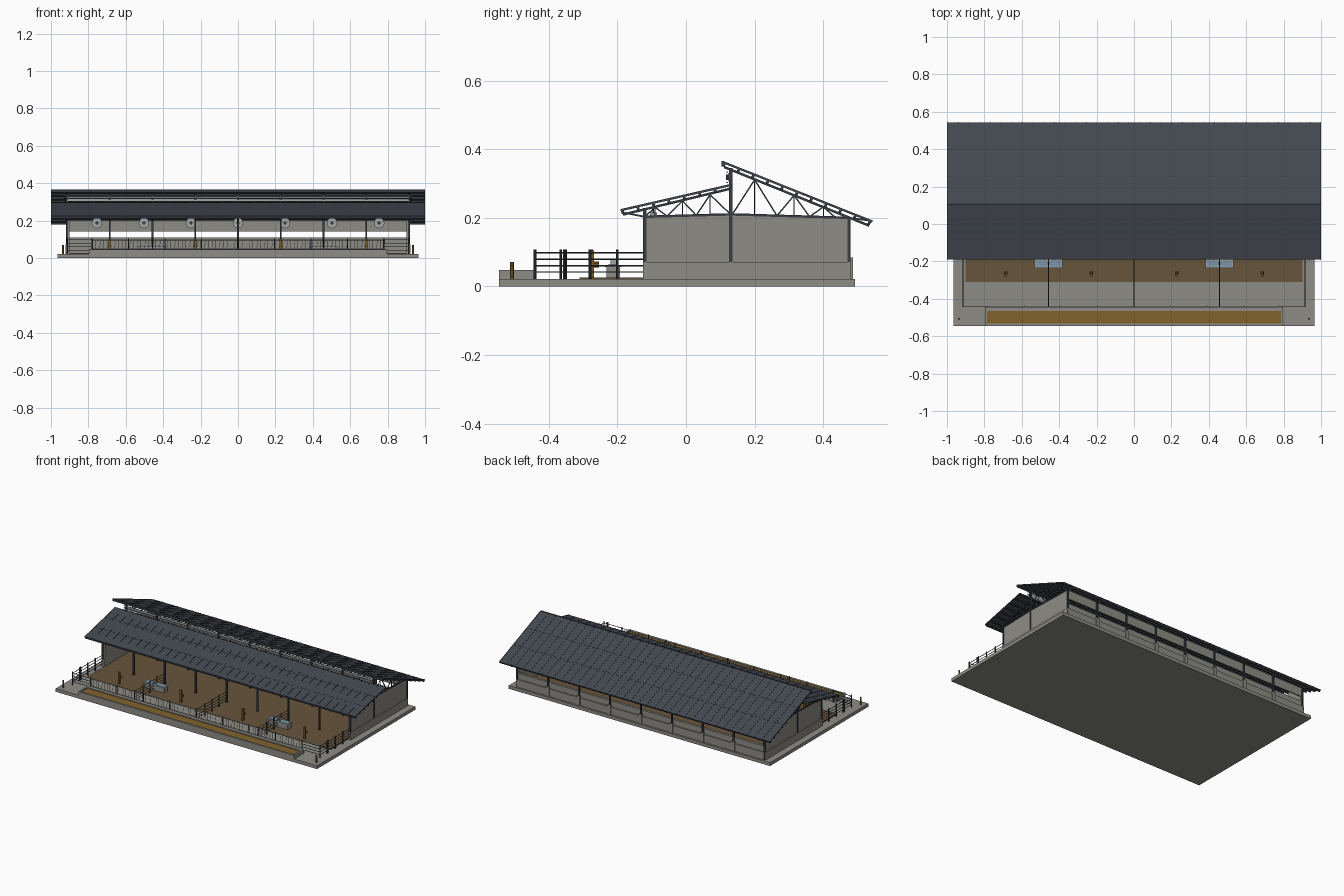
import bpy, bmesh, math
from mathutils import Vector, Matrix

cube = bpy.data.objects.get("Cube")
if cube:
    bpy.data.objects.remove(cube, do_unlink=True)


def material(name, r, g, b):
    m = bpy.data.materials.new(name)
    m.use_nodes = True
    m.diffuse_color = (r, g, b, 1)
    m.node_tree.nodes["Principled BSDF"].inputs["Base Color"].default_value = (r, g, b, 1)
    return m


CONCRETE = material("concrete", .27, .265, .24)
WALL = material("wall_grey", .27, .265, .235)
ROOF = material("slate_roof", .055, .064, .08)
STEEL = material("dark_steel", .04, .047, .055)
GALV = material("galvanised", .36, .38, .39)
STRAW = material("straw_bedding", .135, .09, .045)
FEED = material("feed", .22, .125, .025)
WOOD = material("ochre_post", .2, .11, .02)
WATER = material("water", .2, .3, .4)


class Part:
    """Collects simple solids into one named object."""

    def __init__(self, name, mat):
        self.name, self.mat, self.bm = name, mat, bmesh.new()

    def box(self, x0, x1, y0, y1, z0, z1):
        m = Matrix.Translation(((x0 + x1) / 2, (y0 + y1) / 2, (z0 + z1) / 2))
        m = m @ Matrix.Diagonal((x1 - x0, y1 - y0, z1 - z0, 1))
        bmesh.ops.create_cube(self.bm, size=1, matrix=m)

    def beam(self, p, q, w):
        p, q = Vector(p), Vector(q)
        rot = (q - p).to_track_quat('Z', 'Y').to_matrix().to_4x4()
        m = Matrix.Translation((p + q) / 2) @ rot @ Matrix.Diagonal((w, w, (q - p).length, 1))
        bmesh.ops.create_cube(self.bm, size=1, matrix=m)

    def rod(self, p, q, r, n=8, r2=None):
        p, q = Vector(p), Vector(q)
        rot = (q - p).to_track_quat('Z', 'Y').to_matrix().to_4x4()
        bmesh.ops.create_cone(self.bm, cap_ends=True, segments=n, radius1=r,
                              radius2=r if r2 is None else r2, depth=(q - p).length,
                              matrix=Matrix.Translation((p + q) / 2) @ rot)

    def prism(self, profile, x0, x1):
        f = self.bm.faces.new([self.bm.verts.new((x0, y, z)) for y, z in profile])
        ext = bmesh.ops.extrude_face_region(self.bm, geom=[f])["geom"]
        verts = [v for v in ext if isinstance(v, bmesh.types.BMVert)]
        bmesh.ops.translate(self.bm, vec=(x1 - x0, 0, 0), verts=verts)

    def done(self, smooth=False):
        bmesh.ops.recalc_face_normals(self.bm, faces=self.bm.faces)
        me = bpy.data.meshes.new(self.name)
        self.bm.to_mesh(me)
        self.bm.free()
        me.materials.append(self.mat)
        ob = bpy.data.objects.new(self.name, me)
        bpy.context.collection.objects.link(ob)
        if smooth:
            bpy.ops.object.select_all(action='DESELECT')
            ob.select_set(True)
            bpy.context.view_layer.objects.active = ob
            bpy.ops.object.shade_smooth_by_angle()


BAY = .2285
FRAMES = [i * BAY for i in range(-4, 5)]
END = 4 * BAY

# Ground slab and bedding
p = Part("ground_slab", CONCRETE)
p.box(-.965, .965, -.545, .492, 0, .022)
p.done()
p = Part("bedding", STRAW)
p.box(-.9, .9, -.31, .46, .02, .026)
p.done()

# Walls: solid gables, low back wall and an upper back panel
p = Part("walls", WALL)
for s in (-1, 1):
    a, b = sorted((s * .9, s * .915))
    p.prism([(-.12, .02), (.472, .02), (.472, .2), (.13, .207), (-.12, .203)], a, b)
    a, b = sorted((s * .9, s * .921))
    p.box(a, b, -.126, .479, .02, .072)
p.box(-.915, .915, .457, .472, .02, .11)
p.box(-.921, .921, .457, .48, .02, .072)
p.done()
p = Part("upper_back_panel", WALL)
p.box(-.915, .915, .464, .472, .142, .2)
p.done()

# Wall pads outside each frame
p = Part("wall_pads", WALL)
for x in FRAMES[1:-1]:
    p.box(x - .012, x + .012, .47, .486, .02, .085)
p.done()

# Columns
p = Part("columns", STEEL)
for x in FRAMES:
    for y, top in ((-.12, .228), (.13, .345), (.475, .2)):
        p.box(x - .005, x + .005, y - .005, y + .005, .022, top)
p.done()

# Two overlapping roof slopes
FRONT = Vector((-.19, .219)), Vector((.134, .293))
BACK = Vector((.105, .36)), Vector((.542, .186))
panels = Part("roof_panels", ROOF)
ribs = Part("roof_ribs", ROOF)
seams = Part("roof_seams", STEEL)
purlins = Part("purlins", STEEL)
for a, b in (FRONT, BACK):
    d = (b - a).normalized()
    n = Vector((-d.y, d.x))
    panels.prism([a, b, b + n * .005, a + n * .005], -1, 1)
    for i in range(36):
        x = -.998 + i * 1.996 / 35
        ribs.prism([a + n * .004, b + n * .004, b + n * .0065, a + n * .0065], x - .002, x + .002)
    count = round((b - a).length / .047)
    for i in range(count + 1):
        c = a.lerp(b, .015 + .97 * i / count)
        purlins.prism([c - d * .004, c + d * .004, c + d * .004 - n * .009, c - d * .004 - n * .009], -1, 1)
    for t in (.33, .66):
        c = a.lerp(b, t)
        seams.prism([c, c + d * .002, c + d * .002 + n * .0058, c + n * .0058], -1, 1)
# Ridge fascia on the upper slope
purlins.box(-1, 1, .103, .109, .35, .366)
for part in (panels, ribs, seams, purlins):
    part.done()


# Trusses
def roof_z(y):
    a, b = FRONT if y < .13 else BACK
    return a.y + (b.y - a.y) * (y - a.x) / (b.x - a.x) - .011


def chord_z(y):
    return .203 + .007 * (y + .12) / .25 if y < .13 else .21 - .01 * (y - .13) / .345


p = Part("trusses", STEEL)
WEBS = [(-.12, -.09, -.055, -.01, .03, .07, .13), (.135, .2, .265, .315, .36, .4, .435, .472)]
for x in FRAMES:
    for ys, (a, b) in zip(WEBS, (FRONT, BACK)):
        p.beam((x, a.x + .006, roof_z(a.x + .006 if a is FRONT[0] else .131)
                if a is FRONT[0] else a.y - .012), (x, b.x - .008, b.y - .009), .007)
        p.beam((x, ys[0], chord_z(ys[0])), (x, ys[-1], chord_z(ys[-1])), .007)
        for i in range(len(ys) - 1):
            lo, hi = (ys[i], ys[i + 1]) if i % 2 == 0 else (ys[i + 1], ys[i])
            p.beam((x, lo, chord_z(lo)), (x, hi, roof_z(hi)), .004)
            if i % 2 == 0:
                p.beam((x, hi, chord_z(hi)), (x, hi, roof_z(hi)), .003)
    p.beam((x, -.18, .215), (x, -.12, .203), .005)
    p.beam((x, .475, .2), (x, .535, .192), .005)
p.done()

# Ridge vent strip with its clips
p = Part("ridge_vent_rail", GALV)
p.box(-END, END, .124, .127, .306, .33)
p.done()
p = Part("ridge_vent_bars", STEEL)
for z in (.303, .318, .333):
    p.rod((-.93, .12, z), (.93, .12, z), .002, 6)
for x in FRAMES:
    p.box(x - .006, x + .006, .117, .128, .31, .326)
p.done()

# Ventilation fans
rings = Part("fan_housings", GALV)
hubs = Part("fan_hubs", STEEL)
for i in range(-3, 4):
    x = i * .2515
    rings.rod((x, -.105, .187), (x, -.085, .187), .028, 24)
    hubs.rod((x, -.108, .187), (x, -.104, .187), .009, 12)
    hubs.rod((x, -.095, .214), (x, -.095, .225), .002, 6)
rings.done(True)
hubs.done()

# Outer fences: front run, side runs and pen dividers
p = Part("fence_posts", STEEL)
for s in (-1, 1):
    for y in (-.44, -.365, -.355, -.28, -.2):
        p.rod((s * END, y, .02), (s * END, y, .107), .004)
for i in range(-4, 5):
    p.rod((i * .195, -.44, .02), (i * .195, -.44, .105), .0035)
for x in (-2 * BAY, 0, 2 * BAY):
    for y in (-.44, -.35, -.275, -.2):
        p.rod((x, y, .02), (x, y, .107), .0035)
p.done(True)
p = Part("fence_rails", STEEL)
for z in (.042, .06, .079, .098):
    for s in (-1, 1):
        p.rod((s * END, -.445, z), (s * END, -.12, z), .002, 6)
        p.rod((s * END, -.44, z), (s * .78, -.44, z), .002, 6)
    for x in (-2 * BAY, 0, 2 * BAY):
        p.rod((x, -.44, z), (x, -.12, z), .0018, 6)
p.done(True)

# Feeding barrier with close upright bars
p = Part("feed_barrier", GALV)
for z in (.05, .097):
    p.rod((-.78, -.44, z), (.78, -.44, z), .002, 6)
for i in range(-39, 40):
    x = i * .02
    p.rod((x, -.44, .05), (x + (.006 if i % 2 else 0), -.44, .097), .0012, 5)
p.done(True)

# Feed trough
p = Part("feed_trough", CONCRETE)
p.box(-.797, .797, -.545, -.532, .02, .046)
p.box(-.797, .797, -.466, -.443, .02, .048)
for s in (-1, 1):
    a, b = sorted((s * .786, s * .797))
    p.box(a, b, -.545, -.443, .02, .048)
p.done()
p = Part("feed_bed", FEED)
p.box(-.787, .787, -.533, -.465, .021, .041)
p.done()

# Water tanks on the dividers
tank = Part("water_tanks", WALL)
rim = Part("tank_rims", GALV)
water = Part("tank_water", WATER)
for x in (-2 * BAY, 2 * BAY):
    tank.box(x - .072, x + .072, -.232, -.192, .02, .058)
    rim.box(x - .076, x + .076, -.236, -.188, .056, .062)
    for s in (-1, 1):
        water.box(x + s * .038 - .03, x + s * .038 + .03, -.228, -.196, .06, .0635)
    rim.box(x - .005, x + .005, -.22, -.204, .062, .08)
for part in (tank, rim, water):
    part.done()

# Rubbing brushes and corner bollards
p = Part("brush_posts", WOOD)
for x in (-3 * BAY, -BAY, BAY, 3 * BAY):
    p.box(x - .006, x + .006, -.281, -.268, .02, .105)
    p.rod((x, -.27, .064), (x, -.254, .064), .009, 10)
p.done()
p = Part("corner_bollards", WOOD)
for s in (-1, 1):
    p.rod((s * .936, -.507, .02), (s * .936, -.507, .071), .0055, 12)
p.done(True)
